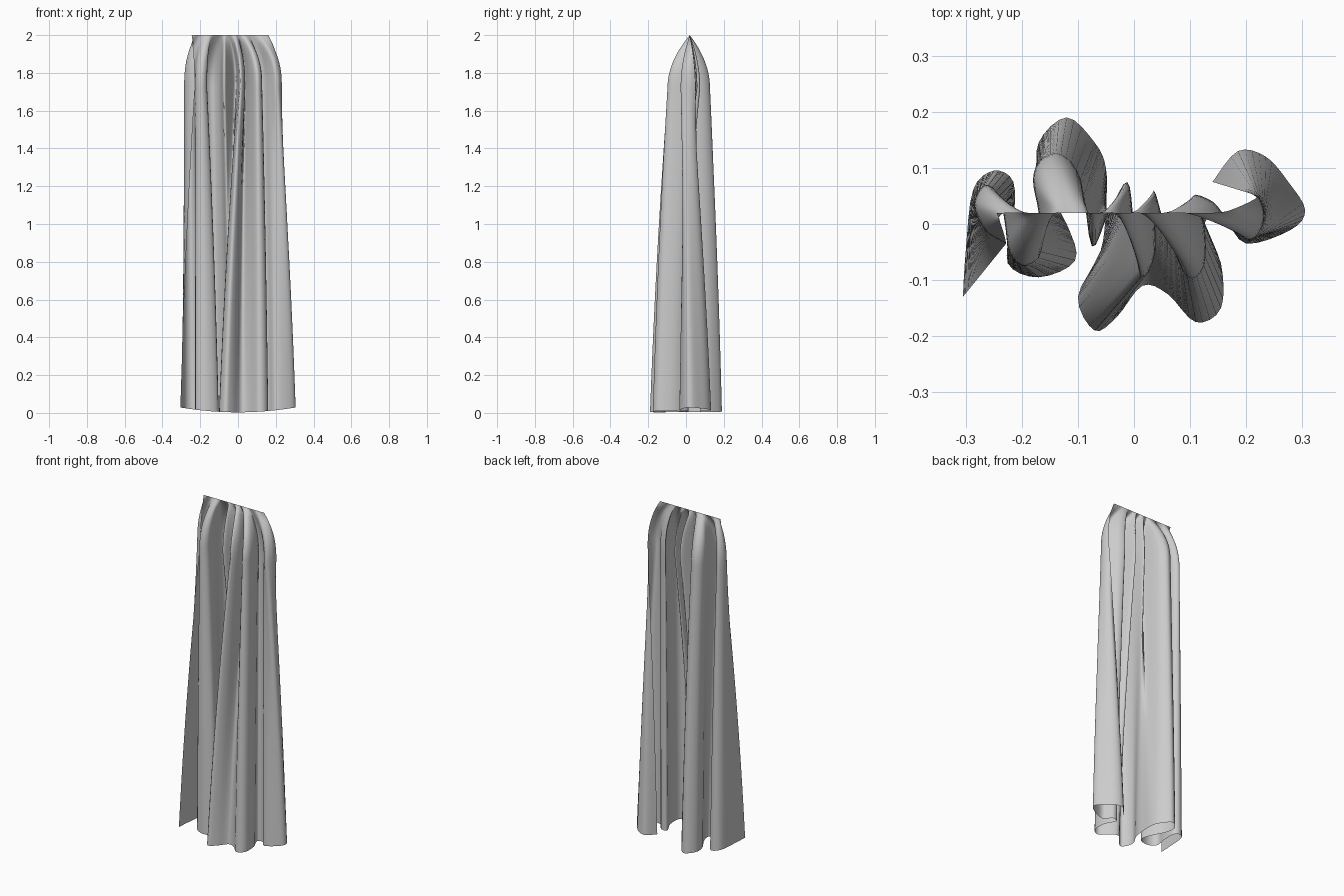
import bpy

if "Cube" in bpy.data.objects:
    bpy.data.objects.remove(bpy.data.objects["Cube"])

# Fold path of the cloth: (hem x, hem y, upper x, upper y)
FOLDS = [
    (-.305, -.13, -.228, -.035), (-.30, -.05, -.265, -.012), (-.287, .06, -.285, .035),
    (-.25, .095, -.265, .07), (-.215, .075, -.24, .05), (-.215, .0, -.23, .0),
    (-.225, -.07, -.222, -.05), (-.17, -.095, -.195, -.075), (-.105, -.065, -.165, -.05),
    (-.12, .0, -.17, .02), (-.165, .08, -.18, .08), (-.17, .145, -.165, .115),
    (-.12, .19, -.13, .125), (-.07, .145, -.095, .08), (-.05, .10, -.075, -.04),
    (-.05, .03, -.045, .02), (-.06, -.05, -.012, .075), (-.10, -.13, .0, .0),
    (-.07, -.19, .012, -.095), (-.03, -.165, .038, -.05), (.015, -.11, .035, .06),
    (.06, -.125, .06, -.02), (.11, -.175, .095, -.095), (.155, -.15, .125, -.075),
    (.155, -.07, .125, .0), (.125, .0, .105, .05), (.16, .01, .14, .04),
    (.20, -.035, .165, .01), (.28, -.01, .195, -.025), (.305, .025, .215, -.025),
    (.275, .075, .228, -.005), (.235, .12, .232, .012), (.185, .13, .23, .03),
    (.14, .075, .222, .05),
]
STEPS, ROWS_TOP, ROWS_LOW = 4, 12, 26
Z_TOP, Z_RING, Y_TOP = 2.0, 1.72, .02


def spline(points, steps):
    """Catmull-Rom through all points, any dimension."""
    n, out = len(points), []
    for i in range(n - 1):
        a, b = points[max(i - 1, 0)], points[i]
        c, d = points[i + 1], points[min(i + 2, n - 1)]
        for s in range(steps):
            t = s / steps
            out.append(tuple(.5 * (2 * q + (r - p) * t + (2 * p - 5 * q + 4 * r - w) * t * t
                                   + (3 * q - p - 3 * r + w) * t ** 3)
                             for p, q, r, w in zip(a, b, c, d)))
    return out + [points[-1]]


def column(u, fold):
    """One vertical strand of cloth, from gathered top to hem."""
    hx, hy, rx, ry = fold
    tx = -.245 + .405 * u
    pts = []
    for k in range(ROWS_TOP):
        t = k / ROWS_TOP
        ex, ey = 1 - (1 - t) ** 2.6, 1 - (1 - t) ** 2
        pts.append((tx + (rx - tx) * ex, Y_TOP + (ry - Y_TOP) * ey, Z_TOP + (Z_RING - Z_TOP) * t))
    z_hem = .003 + .025 * (hx / .3) ** 2
    for k in range(ROWS_LOW + 1):
        t = k / ROWS_LOW
        e = t * (1.35 - .35 * t)
        pts.append((rx + (hx - rx) * e, ry + (hy - ry) * e, Z_RING + (z_hem - Z_RING) * t))
    return pts


# Hanging gathered curtain
path = spline(FOLDS, STEPS)
cols = len(path)
rows = ROWS_TOP + ROWS_LOW + 1
verts = [p for i, f in enumerate(path) for p in column(i / (cols - 1), f)]
faces = [(i * rows + j, i * rows + j + 1, (i + 1) * rows + j + 1, (i + 1) * rows + j)
         for i in range(cols - 1) for j in range(rows - 1)]
mesh = bpy.data.meshes.new("curtain")
mesh.from_pydata(verts, [], faces)
mesh.update()
mesh.shade_smooth()
curtain = bpy.data.objects.new("curtain", mesh)
bpy.context.collection.objects.link(curtain)
